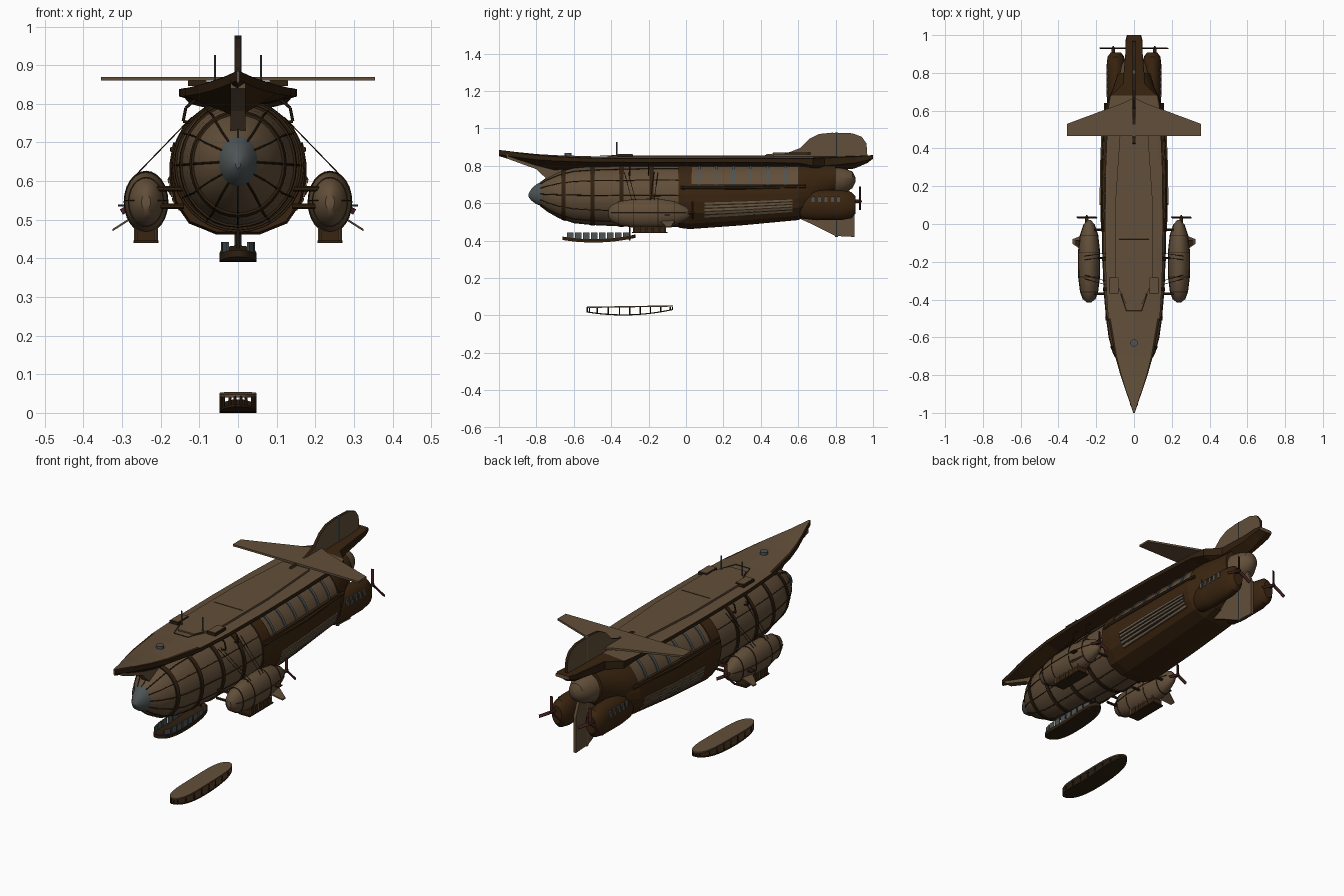
import bpy, bmesh, math
from mathutils import Vector, Matrix

cube = bpy.data.objects.get("Cube")
if cube:
    bpy.data.objects.remove(cube)


def material(name, *rgb):
    m = bpy.data.materials.new(name)
    m.use_nodes = True
    m.diffuse_color = (*rgb, 1)
    m.node_tree.nodes["Principled BSDF"].inputs["Base Color"].default_value = (*rgb, 1)
    return m


TAN = material("tan_plating", .122, .077, .041)
DARK = material("dark_brown_plating", .042, .018, .005)
TRIM = material("trim_brown", .028, .014, .005)
GREY = material("grey_metal", .075, .088, .088)
RED = material("propeller_red", .06, .014, .014)
PALE = material("vent_slats", .16, .125, .085)


def finish(name, bm, mats, smooth=True):
    bmesh.ops.recalc_face_normals(bm, faces=bm.faces)
    me = bpy.data.meshes.new(name)
    bm.to_mesh(me)
    bm.free()
    for m in mats:
        me.materials.append(m)
    ob = bpy.data.objects.new(name, me)
    bpy.context.collection.objects.link(ob)
    if smooth:
        bpy.ops.object.select_all(action='DESELECT')
        ob.select_set(True)
        bpy.context.view_layer.objects.active = ob
        bpy.ops.object.shade_smooth_by_angle(angle=math.radians(35))


def loft(name, rings, mats, rule=None, smooth=True):
    """Skin closed rings; rule(ring, segment) gives the material index."""
    bm = bmesh.new()
    vs = [[bm.verts.new(p) for p in r] for r in rings]
    n = len(vs[0])
    for i, (a, b) in enumerate(zip(vs, vs[1:])):
        for j in range(n):
            f = bm.faces.new((a[j], a[(j + 1) % n], b[(j + 1) % n], b[j]))
            f.material_index = rule(i, j) if rule else 0
    bm.faces.new(vs[0])
    bm.faces.new(vs[-1])
    finish(name, bm, mats, smooth)


def oval(y, rx, rz, zc, xc=0, n=32):
    return [(xc + rx * math.cos(math.tau * i / n), y, zc + rz * math.sin(math.tau * i / n)) for i in range(n)]


def rods(name, segs, r, mat, n=6):
    bm = bmesh.new()
    for p, q in segs:
        p, q = Vector(p), Vector(q)
        rot = (q - p).to_track_quat('Z', 'Y').to_matrix().to_4x4()
        bmesh.ops.create_cone(bm, cap_ends=True, segments=n, radius1=r, radius2=r, depth=(q - p).length,
                              matrix=Matrix.Translation((p + q) / 2) @ rot)
    finish(name, bm, [mat], n > 4)


def prism(name, pts, offset, mat, edge=None):
    """Extrude an outline by an offset centred on it; edge colours the rim."""
    o = Vector(offset) / 2
    loft(name, [[Vector(p) - o for p in pts], [Vector(p) + o for p in pts]], [mat, edge or mat],
         lambda i, j: 1, smooth=False)


def box(name, centre, size, mat):
    x, y, z = size[0] / 2, size[1] / 2, centre[2]
    cx, cy = centre[:2]
    prism(name, [(cx - x, cy - y, z), (cx + x, cy - y, z), (cx + x, cy + y, z), (cx - x, cy + y, z)],
          (0, 0, size[2]), mat)


def propeller(name, x, y, z, r):
    bm = bmesh.new()
    for k in range(3):
        m = (Matrix.Translation((x, y, z)) @ Matrix.Rotation(math.tau * k / 3, 4, 'Y')
             @ Matrix.Translation((0, 0, r / 2)) @ Matrix.Rotation(.4, 4, 'Z') @ Matrix.Diagonal((.015, .004, r, 1)))
        bmesh.ops.create_cube(bm, size=1, matrix=m)
    finish(name, bm, [RED], False)
    loft(name + "_hub", [oval(y + d, s, s, z, x, 12) for d, s in ((-.03, .009), (0, .009), (.012, .003))], [TRIM])


# Main hull: rows are y, half width, half height, centre height
HULL = [(-.78, .047, .061, .649), (-.74, .08, .09, .647), (-.68, .111, .122, .645), (-.6, .132, .147, .643),
        (-.5, .146, .156, .642), (-.35, .159, .162, .641), (-.15, .166, .168, .64), (0, .168, .165, .642),
        (.3, .16, .156, .652), (.62, .145, .145, .67)]


def hull_at(y, grow=0):
    for a, b in zip(HULL, HULL[1:]):
        if y <= b[0]:
            t = (y - a[0]) / (b[0] - a[0])
            rx, rz, zc = (a[i] + t * (b[i] - a[i]) for i in (1, 2, 3))
            return y, rx + grow, rz + grow, zc


def band(name, y, width, grow, mat):
    loft(name, [oval(*hull_at(y - width / 2, grow)), oval(*hull_at(y + width / 2, grow))], [mat])


loft("hull", [oval(*r) for r in HULL], [TAN])
loft("nose_cone", [oval(-.842, .006, .008, .642), oval(-.828, .022, .03, .645), oval(-.803, .039, .051, .648),
                   oval(-.772, .052, .066, .65)], [GREY])
for i, y in enumerate((-.655, -.5, -.345, -.185)):
    band(f"hull_rib_{i}", y, .02, .006, TRIM)
band("shoulder_band", -.005, .07, .006, DARK)
for i in range(6):
    band(f"window_frame_{i}", .07 + .092 * i, .014, .005, GREY)
segs = []
for k in range(12):
    a = math.tau * k / 12
    pts = [(rx * math.cos(a), y, zc + rz * math.sin(a)) for y, rx, rz, zc in HULL[:8]]
    segs += zip(pts, pts[1:])
rods("hull_stringers", segs, .0028, TRIM)

# Armoured rear body with faceted belly
SIDE = [(.95, 0), (1, .22), (1, .4), (.93, .65), (.72, .88), (.32, 1)]
BODY = [(-.035, .172, .468), (.02, .177, .462), (.3, .174, .482), (.6, .162, .51), (.67, .13, .54)]
loft("rear_body", [[(w * u, y, .7 + t * (zb - .7)) for u, t in SIDE] +
                   [(-w * u, y, .7 + t * (zb - .7)) for u, t in reversed(SIDE)] for y, w, zb in BODY],
     [DARK], smooth=False)
loft("tail_body", [oval(.6, .152, .153, .665), oval(.66, .135, .14, .68), oval(.72, .11, .115, .7),
                   oval(.8, .085, .085, .73)], [DARK])
loft("tail_cone", [oval(.76, .082, .085, .715), oval(.84, .066, .068, .72), oval(.89, .04, .045, .725),
                   oval(.905, .012, .015, .725)], [TAN])

# Deck: y, half width, crown, edge top, edge bottom, keel
DECK = [(-1, .004, .885, .882, .86, .852), (-.9, .038, .873, .868, .845, .822), (-.8, .072, .863, .857, .833, .79),
        (-.7, .1, .857, .849, .826, .765), (-.5, .137, .851, .84, .82, .785), (-.3, .149, .85, .838, .819, .785),
        (0, .153, .85, .838, .819, .785), (.3, .15, .85, .838, .819, .785), (.6, .138, .85, .838, .815, .78),
        (.68, .125, .85, .838, .80, .77), (.74, .06, .85, .842, .80, .77), (.9, .046, .852, .848, .815, .785),
        (.97, .045, .856, .853, .83, .815), (1, .038, .857, .853, .84, .838)]
rings = []
for y, w, zt, ze, zb, zk in DECK:
    v = w * .9
    rings.append([(0, y, zt), (v, y, ze + .003), (w, y, ze), (w, y, zb), (0, y, zk),
                  (-w, y, zb), (-w, y, ze), (-v, y, ze + .003)])


def deck_colour(i, j):
    if j in (0, 7):
        return 0 if i < 9 else 2
    if j in (1, 6) and 4 <= i < 9:
        return 0
    return 2 if j in (3, 4) else 1


loft("deck", rings, [TAN, TRIM, DARK], deck_colour, False)
prism("bow_keel", [(0, y, z) for y, z in ((-.96, .84), (-.8, .782), (-.74, .725), (-.66, .75), (-.66, .83), (-.96, .86))],
      (.04, 0, 0), TAN)

# Deck fittings
prism("deck_spine", [(-.045, -.42, .851), (.045, -.42, .851), (.1, -.3, .851), (.1, .1, .851), (.075, .47, .851),
                     (-.075, .47, .851), (-.1, .1, .851), (-.1, -.3, .851)], (0, 0, .01), TAN)
rods("deck_seams", [((-.08, -.08, .856), (.08, -.08, .856)), ((-.07, -.37, .856), (-.04, -.46, .853)),
                    ((.07, -.37, .856), (.04, -.46, .853)), ((-.04, -.46, .853), (.04, -.46, .853))], .0015, TRIM, 4)
rods("deck_vent", [((0, -.63, .85), (0, -.63, .868))], .019, GREY, 16)
for s, side in ((1, "left"), (-1, "right")):
    box(f"deck_hatch_{side}", (s * .105, -.325, .853), (.048, .085, .014), TRIM)
    box(f"deck_hatch_lid_{side}", (s * .105, -.325, .858), (.042, .079, .008), TAN)
    rods(f"mast_{side}", [((s * .06, -.37, .85), (s * .06, -.37, .927))], .003, GREY)

# Wing and tail fins
prism("wing", [(-.355, .465, .865), (.355, .465, .865), (.355, .53, .865), (.06, .64, .865), (0, .67, .865),
               (-.06, .64, .865), (-.355, .53, .865)], (0, 0, .01), TAN)
fin = [(.41, .845), (.43, .862), (.55, .872), (.61, .895), (.66, .945), (.71, .97), (.78, .977), (.89, .974),
       (.94, .955), (.965, .92), (.97, .85)]
prism("upper_fin", [(0, y, z) for y, z in fin], (.014, 0, 0), TAN, TRIM)
prism("lower_fin", [(0, y, z) for y, z in ((.58, .53), (.68, .485), (.8, .425), (.9, .42), (.9, .6), (.86, .7),
                                            (.62, .7))], (.014, 0, 0), TAN)
rods("rudder_post", [((0, .805, .42), (0, .805, .977))], .009, GREY, 8)


def flank(s, y, w, zb, t):
    """Point on the rear body side."""
    u = 1 if t < .4 else min(1 - .28 * (t - .4), .93 - .913 * (t - .65))
    return s * w * u, y, .7 + t * (zb - .7)


for s, side in ((1, "left"), (-1, "right")):
    # Belt rail, vents and pipes on the rear body
    rods(f"belt_rail_{side}", [((s * .167, -.03, .682), (s * .168, .3, .682)), ((s * .168, .3, .682), (s * .15, .64, .69))],
         .009, TRIM)
    stations = ((.1, .176, .468), (.3, .174, .482), (.57, .163, .507))
    for k in range(5):
        low, high = .46 + .075 * k, .415 + .075 * k
        prism(f"vent_slat_{side}_{k}", [flank(s, *st, low) for st in stations] +
              [flank(s, *st, high) for st in reversed(stations)], (.014, 0, 0), PALE, TAN)
    rods(f"side_pipes_{side}", [seg for y in (-.3, -.2) for seg in (
        ((s * .1, y, .82), (s * .135, y, .79)), ((s * .135, y, .79), (s * .142, y, .755)),
        ((s * .142, y, .755), (s * .12, y, .75)))], .004, TRIM)

    # Rear engine
    loft(f"rear_engine_{side}", [oval(y, rx, rz, .59, s * .096, 20) for y, rx, rz in (
        (.595, .03, .05), (.625, .045, .073), (.7, .05, .081), (.83, .05, .08), (.885, .044, .07), (.907, .028, .045))],
         [DARK])
    for k in range(5):
        box(f"engine_grille_{side}_{k}", (s * .142, .68 + k * .034, .622), (.009, .016, .03), GREY)
    propeller(f"rear_propeller_{side}", s * .11, .93, .61, .08)

    # Outboard nacelle
    x = s * .238
    rows = [(-.415, .012, .02), (-.4, .03, .042), (-.36, .045, .063), (-.28, .055, .077), (-.15, .056, .079),
            (-.06, .046, .064), (0, .026, .036), (.022, .01, .014)]
    loft(f"nacelle_{side}", [oval(y, rx, rz, .546, x, 24) for y, rx, rz in rows], [TAN])
    for k, (y, rx, rz) in enumerate(rows[2:6]):
        loft(f"nacelle_rib_{side}_{k}", [oval(y + d, rx + .002, rz + .002, .546, x, 24) for d in (-.002, .002)], [TRIM])
    loft(f"nacelle_belt_{side}", [oval(y, rx + .003, .003, .55, x, 24) for y, rx, rz in rows[1:7]], [DARK])
    box(f"nacelle_basket_{side}", (x, -.195, .459), (.05, .17, .034), DARK)
    box(f"nacelle_basket_floor_{side}", (x, -.195, .443), (.064, .19, .006), TRIM)
    rods(f"nacelle_basket_posts_{side}", [((x + d, -.28 + .034 * k, .442), (x + d, -.28 + .034 * k, .485))
                                           for d in (-.027, .027) for k in range(6)], .004, TAN, 4)
    prism(f"nacelle_fin_{side}", [(s * .275, -.14, .505), (s * .325, -.105, .473), (s * .325, -.08, .473),
                                  (s * .275, -.06, .505)], (0, 0, .006), TAN)
    box(f"nacelle_step_{side}", (s * .3, -.1, .537), (.022, .03, .006), TRIM)
    propeller(f"nacelle_propeller_{side}", s * .25, .035, .55, .06)
    rods(f"pylons_{side}", [((s * .14, y, z), (s * .21, y, z)) for y in (-.37, -.18, -.03) for z in (.535, .58)],
         .007, TRIM)
    rods(f"stay_wires_{side}", [((s * .12, y0, .765), (s * .262, y1, .618)) for y0, y1 in (
        (-.33, -.29), (-.31, -.27), (-.17, -.19), (-.15, -.17))], .0016, TRIM, 4)


def plan(t):
    return .046 * (1 - abs(2 * t - 1) ** 4.5) ** .5 + .002


def slab(name, y0, y1, low, thick, mat):
    """Boat shaped plate whose height follows low(t)."""
    rings = []
    for i in range(21):
        t = (1 - math.cos(math.pi * i / 20)) / 2
        w, z, y = plan(t), low(t), y0 + t * (y1 - y0)
        rings.append([(-w, y, z), (w, y, z), (w, y, z + thick), (-w, y, z + thick)])
    loft(name, rings, [mat])


def keel(base, rise):
    return lambda t: base + rise * (2 * t - .85) ** 2


# Hanging gondola with window panels
slab("gondola_floor", -.66, -.27, keel(.39, .019), .018, TRIM)
for s, side in ((1, "left"), (-1, "right")):
    for k in range(8):
        a, b = .06 + .11 * k, .15 + .11 * k
        ends = [(s * (plan(t) - .006), -.66 + .39 * t) for t in (a, b)]
        prism(f"gondola_window_{side}_{k}", [(*ends[0], .405), (*ends[1], .405), (*ends[1], .443), (*ends[0], .443)],
              (.005, 0, 0), GREY)
rods("gondola_hanger", [((0, -.3, .4), (0, -.3, .49))], .004, TRIM)

# Detached lower gondola: roof, floor and window posts
low_floor = keel(.0, .022)
slab("lower_roof", -.53, -.07, lambda t: .04 + .007 * t, .007, TAN)
slab("lower_floor", -.53, -.07, low_floor, .006, TRIM)
rods("lower_posts", [((s * (plan(t) - .004), -.53 + .46 * t, low_floor(t)), (s * (plan(t) - .004), -.53 + .46 * t, .044))
                     for s in (1, -1) for t in (.005, .03, .12, .25, .38, .5, .62, .74, .86, .97, .995)], .0035, TRIM, 4)
